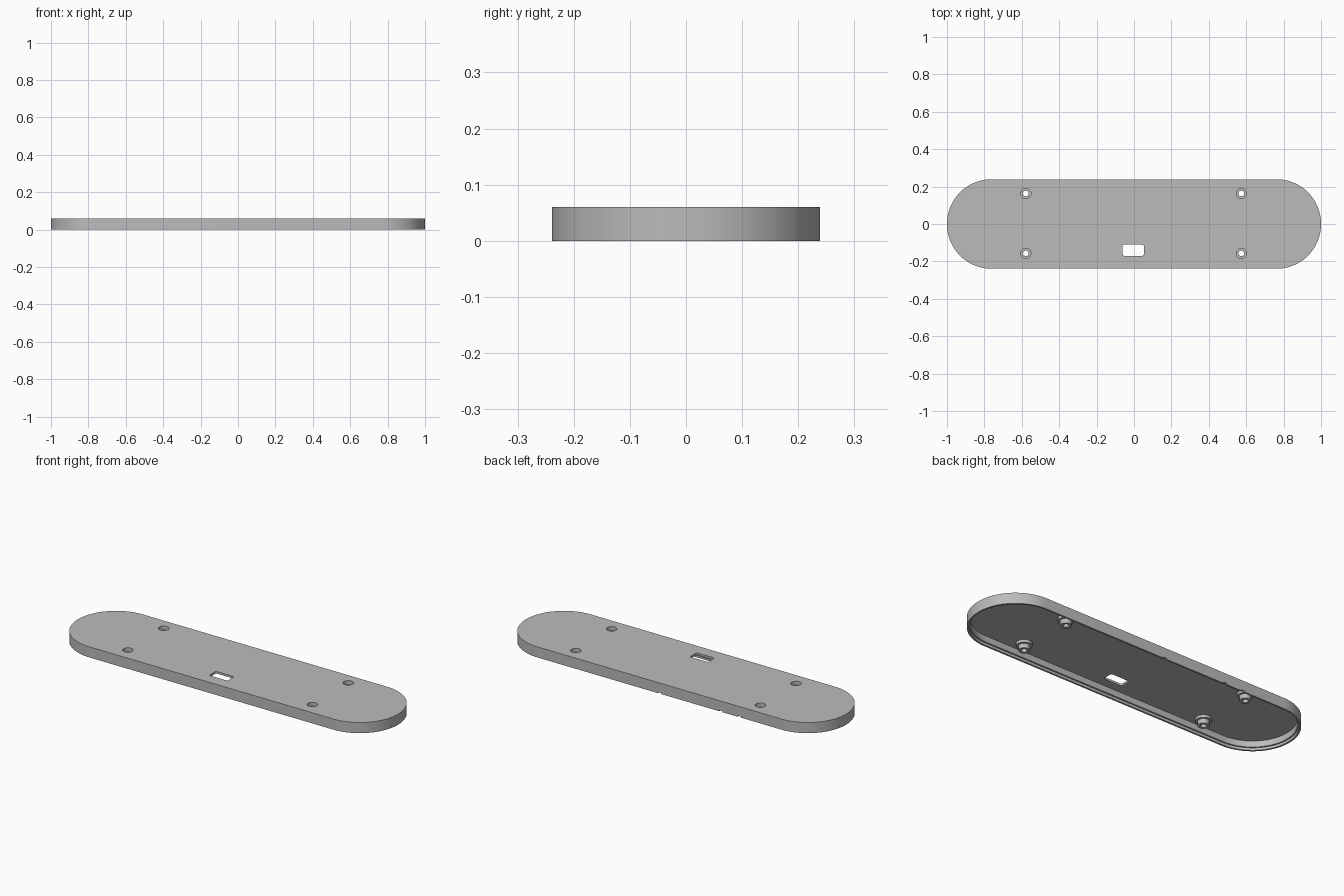
import bpy, bmesh
from math import sin, cos, pi

cube = bpy.data.objects.get("Cube")
if cube:
    bpy.data.objects.remove(cube, do_unlink=True)

grey = bpy.data.materials.new("plain grey")
grey.use_nodes = True
GREY = (0.5, 0.5, 0.5, 1)
grey.diffuse_color = GREY
grey.node_tree.nodes["Principled BSDF"].inputs["Base Color"].default_value = GREY

HEIGHT, PLATE, HALF_L, HALF_W = 0.06, 0.012, 1.0, 0.239


def rounded_outline(hx, hy, r, steps):
    """Counter-clockwise rectangle outline with rounded corners."""
    points = []
    for corner, (sx, sy) in enumerate([(1, 1), (-1, 1), (-1, -1), (1, -1)]):
        for i in range(steps + 1):
            a = (corner + i / steps) * pi / 2
            points.append((sx * (hx - r) + r * cos(a), sy * (hy - r) + r * sin(a)))
    return points


def make_object(name, loops, capped=True):
    """Skin a list of matching point loops, closed by caps or as a ring."""
    bm = bmesh.new()
    rings = [[bm.verts.new(p) for p in loop] for loop in loops]
    n = len(rings[0])
    pairs = list(zip(rings, rings[1:]))
    if capped:
        bm.faces.new(rings[0])
        bm.faces.new(rings[-1])
    else:
        pairs.append((rings[-1], rings[0]))
    for a, b in pairs:
        for i in range(n):
            j = (i + 1) % n
            bm.faces.new((a[i], a[j], b[j], b[i]))
    bmesh.ops.remove_doubles(bm, verts=bm.verts, dist=1e-5)
    bmesh.ops.recalc_face_normals(bm, faces=bm.faces)
    mesh = bpy.data.meshes.new(name)
    bm.to_mesh(mesh)
    bm.free()
    mesh.materials.append(grey)
    obj = bpy.data.objects.new(name, mesh)
    bpy.context.collection.objects.link(obj)
    return obj


def prism(name, outline, x, y, z0, z1):
    return make_object(name, [[(px + x, py + y, z) for px, py in outline] for z in (z0, z1)])


def circle(r, steps=32):
    return [(r * cos(2 * pi * i / steps), r * sin(2 * pi * i / steps)) for i in range(steps)]


def cut(target, cutter):
    """Subtract a cutter from the target, then remove the cutter."""
    cutter.hide_render = True
    mod = target.modifiers.new("cut", "BOOLEAN")
    mod.operation, mod.solver, mod.object = "DIFFERENCE", "EXACT", cutter
    bpy.context.view_layer.objects.active = target
    bpy.ops.object.modifier_apply(modifier=mod.name)
    bpy.data.objects.remove(cutter, do_unlink=True)


def smooth(obj):
    bpy.ops.object.select_all(action="DESELECT")
    obj.select_set(True)
    bpy.context.view_layer.objects.active = obj
    bpy.ops.object.shade_smooth_by_angle(angle=pi / 6)


# Hollow cover: outer wall, then rim, lip step and ceiling inside
section = [(0, HEIGHT), (0, 0), (0.01, 0), (0.01, 0.014),
           (0.018, 0.014), (0.018, HEIGHT - PLATE)]
loops = []
for inset, z in section:
    hy = HALF_W - inset
    outline = rounded_outline(HALF_L - inset, hy, hy - 0.001, 24)
    loops.append([(x, y, z) for x, y in outline])
cover = make_object("cover", loops)

# Rounded port opening
cut(cover, prism("port_cutter", rounded_outline(0.057, 0.03, 0.01, 5), -0.004, -0.14, 0.03, 0.1))

# Small notches in the lower edge of the back wall
for x in (0, -0.385, -0.5):
    cut(cover, prism("notch_cutter", rounded_outline(0.011, 0.04, 0.002, 2), x, HALF_W, -0.01, 0.006))

# Stepped screw posts under counterbored holes
post_section = [(0.041, 0.049), (0.041, 0.033), (0.029, 0.033), (0.029, 0.008),
                (0.015, 0.008), (0.015, 0.038), (0.027, 0.038), (0.027, 0.049)]
for side, x in (("right", -0.578), ("left", 0.574)):
    for end, y in (("front", -0.157), ("back", 0.163)):
        cut(cover, prism("hole_cutter", circle(0.027), x, y, 0.03, 0.1))
        rings = [[(x + px, y + py, z) for px, py in circle(r)] for r, z in post_section]
        smooth(make_object(f"{end}_{side}_screw_post", rings, capped=False))

smooth(cover)
